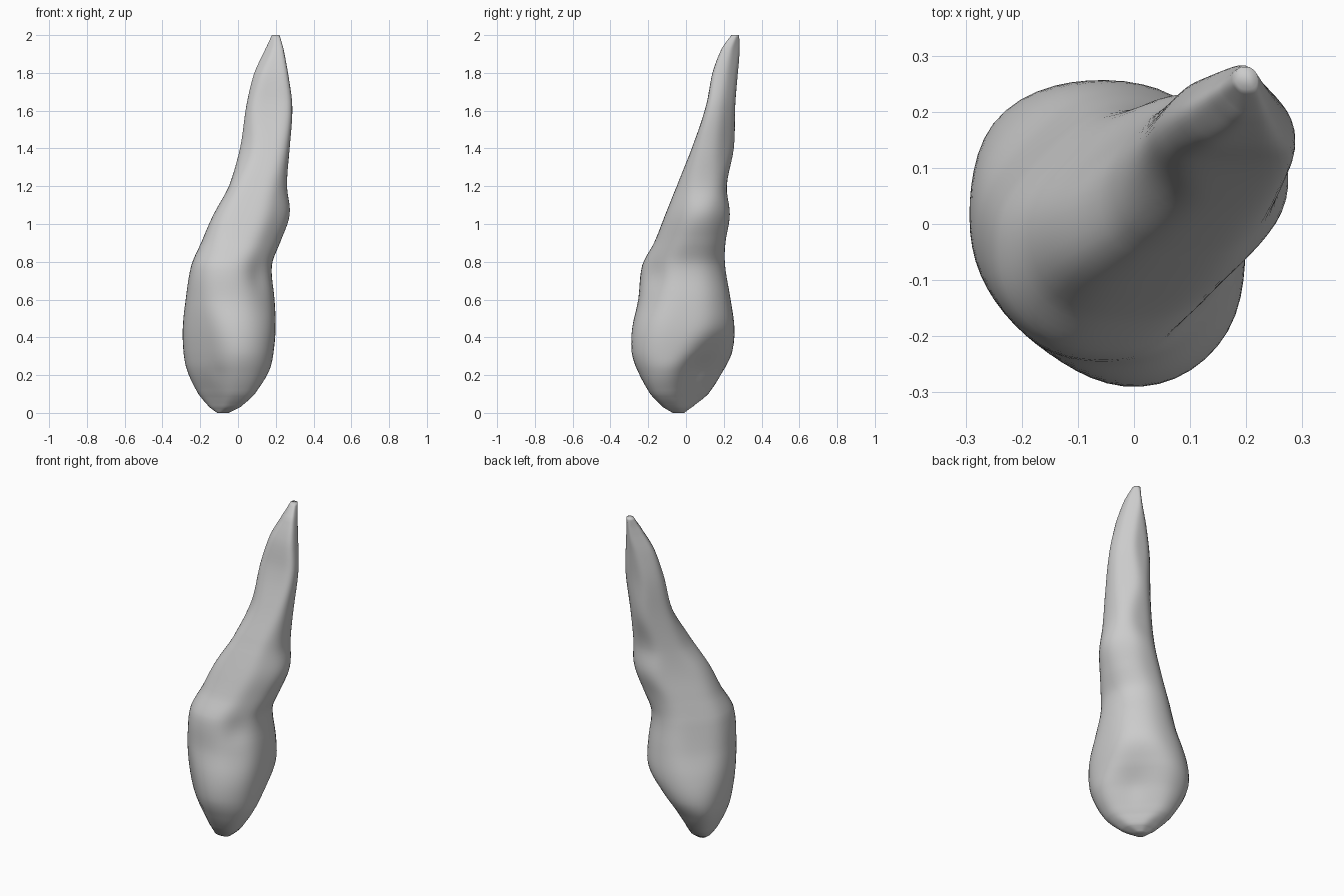
import bpy, bmesh, math
from mathutils import Vector

if "Cube" in bpy.data.objects:
    bpy.data.objects.remove(bpy.data.objects["Cube"])

# Cross-section extents by height:
# z, x-, x+, y-, y+, then along the diagonals u=(x+y)/sqrt2 and v=(y-x)/sqrt2: u-, u+, v-, v+
SECTIONS = [
    (0.00, -.11, -.05, -.07, -.01, -.115, -.055, 0, .06),
    (0.03, -.15, .01, -.12, .03, -.135, -.02, -.10, .15),
    (0.10, -.21, .09, -.19, .12, -.17, .015, -.18, .22),
    (0.22, -.27, .17, -.26, .20, -.225, .085, -.24, .30),
    (0.32, -.29, .19, -.295, .25, -.25, .15, -.265, .315),
    (0.45, -.295, .20, -.29, .26, -.27, .22, -.26, .29),
    (0.60, -.28, .195, -.255, .24, -.28, .22, -.22, .24),
    (0.78, -.25, .18, -.235, .21, -.27, .20, -.19, .20),
    (0.90, -.20, .225, -.17, .21, -.205, .24, -.185, .17),
    (1.05, -.135, .28, -.11, .235, -.14, .29, -.185, .135),
    (1.20, -.05, .26, -.05, .215, -.04, .295, -.165, .115),
    (1.40, .005, .275, .03, .255, .08, .31, -.15, .107),
    (1.62, .037, .29, .105, .26, .13, .337, -.135, .107),
    (1.80, .08, .265, .14, .275, .19, .34, -.10, .09),
    (1.93, .145, .24, .19, .288, .265, .34, -.04, .07),
    (2.00, .18, .22, .24, .28, .305, .345, .02, .065),
]
# Soft hollows: centre, radius, depth
DENTS = [((.06, .07, .24), .13, .02), ((-.12, -.25, .19), .08, .015),
         ((.10, -.16, .72), .09, .015)]
SIDES, STEPS, POWER = 56, 6, 10
ANGLES = [math.radians(a) for a in (180, 0, 270, 90, 225, 45, 315, 135)]


def blend(i, t):
    """Smooth interpolation between section i and i + 1."""
    a, b = SECTIONS[i], SECTIONS[i + 1]
    p, n = SECTIONS[max(i - 1, 0)], SECTIONS[min(i + 2, len(SECTIONS) - 1)]
    d = b[0] - a[0]
    out = [a[0] + d * t]
    for k in range(1, 9):
        m0 = (b[k] - p[k]) / (b[0] - p[0]) * d
        m1 = (n[k] - a[k]) / (n[0] - a[0]) * d
        out.append((2*t**3 - 3*t*t + 1) * a[k] + (t**3 - 2*t*t + t) * m0
                   + (3*t*t - 2*t**3) * b[k] + (t**3 - t*t) * m1)
    return out


def ring(s):
    """Rounded outline that touches the eight extents."""
    cx, cy = (s[1] + s[2]) / 2, (s[3] + s[4]) / 2
    reach = []
    for k, a in enumerate(ANGLES):
        ext = s[k + 1] * (1 if k % 2 else -1)
        reach.append(max(ext - cx * math.cos(a) - cy * math.sin(a), .012))
    pts = []
    for j in range(SIDES):
        th = math.tau * j / SIDES
        total = sum((max(0, math.cos(th - a)) / h) ** POWER for a, h in zip(ANGLES, reach))
        r = total ** (-1 / POWER)
        p = Vector((cx + r * math.cos(th), cy + r * math.sin(th), s[0]))
        inward = Vector((-math.cos(th), -math.sin(th), 0))
        for c, rad, depth in DENTS:
            p += inward * depth * math.exp(-((p - Vector(c)).length / rad) ** 2 * 2)
        pts.append(p)
    return pts


# Tapered, bent body lofted through the sections
rows = [blend(i, t / STEPS) for i in range(len(SECTIONS) - 1) for t in range(STEPS)]
rows.append(SECTIONS[-1])
bm = bmesh.new()
rings = [[bm.verts.new(p) for p in ring(s)] for s in rows]
for lo, hi in zip(rings, rings[1:]):
    for j in range(SIDES):
        k = (j + 1) % SIDES
        bm.faces.new((lo[j], lo[k], hi[k], hi[j]))
bm.faces.new(rings[0][::-1])
bm.faces.new(rings[-1])
# Relax the creases a little
for _ in range(3):
    inner = [v for r in rings[3:-3] for v in r]
    bmesh.ops.smooth_vert(bm, verts=inner, factor=.5, use_axis_x=True, use_axis_y=True)
for f in bm.faces:
    f.smooth = True
mesh = bpy.data.meshes.new("tapered_body")
bm.to_mesh(mesh)
bm.free()
bpy.context.collection.objects.link(bpy.data.objects.new("tapered_body", mesh))
